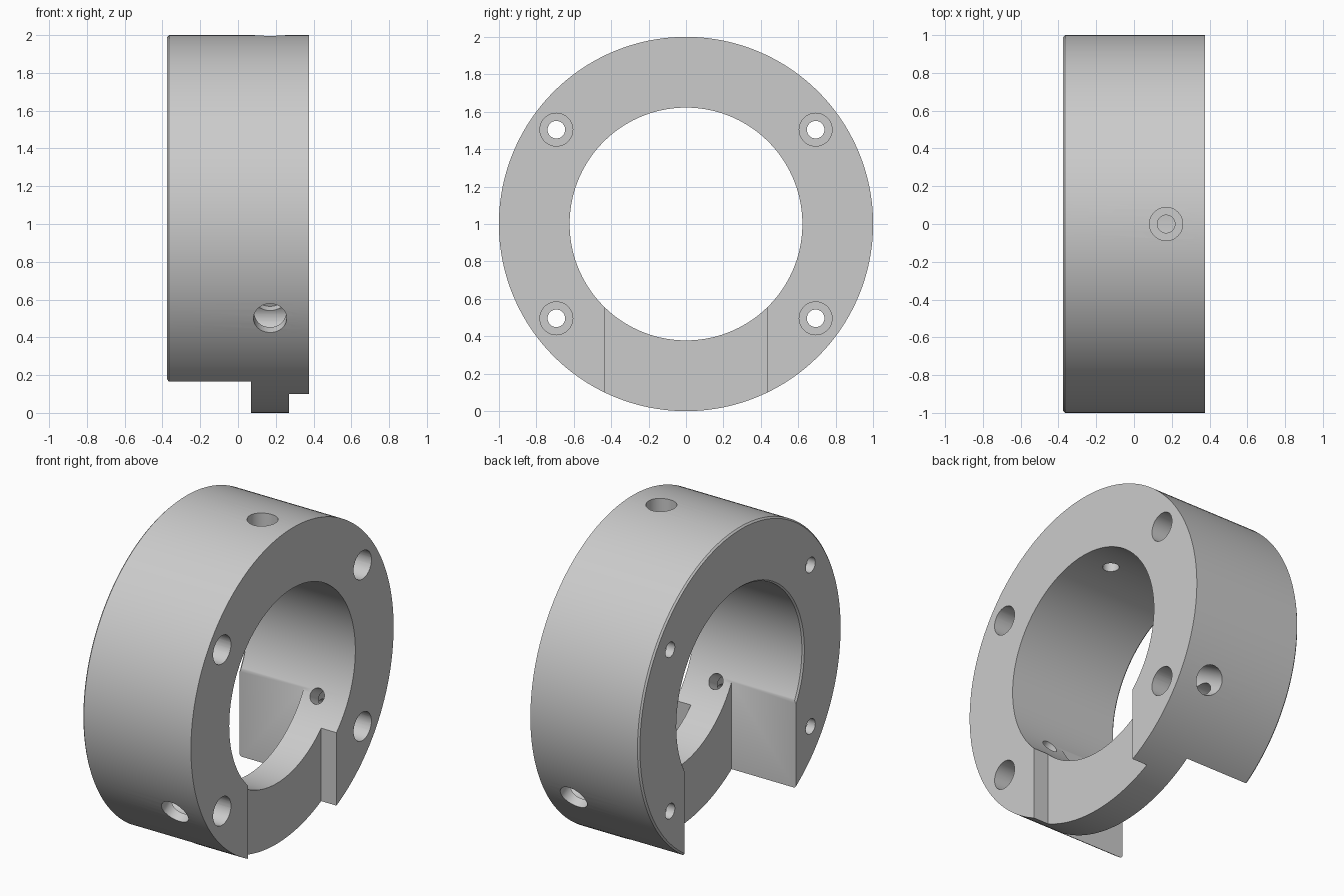
import bpy, bmesh
from math import radians, sin, cos, tau
from mathutils import Matrix, Vector

cube = bpy.data.objects.get("Cube")
if cube:
    bpy.data.objects.remove(cube)

HALF, R_OUT, R_IN, CH = 0.375, 1.0, 0.622, 0.01
CENTRE = Vector((0, 0, 1))

grey = bpy.data.materials.new("machined grey")
grey.use_nodes = True
grey.diffuse_color = (0.6, 0.6, 0.6, 1)
grey.node_tree.nodes["Principled BSDF"].inputs["Base Color"].default_value = (0.6, 0.6, 0.6, 1)


def finish(name, bm):
    bmesh.ops.recalc_face_normals(bm, faces=bm.faces)
    mesh = bpy.data.meshes.new(name)
    bm.to_mesh(mesh)
    bm.free()
    mesh.materials.append(grey)
    obj = bpy.data.objects.new(name, mesh)
    bpy.context.collection.objects.link(obj)
    return obj


def lathe(name, profile, segments, matrix, closed):
    """Turn (x, radius) points around the x axis; open profiles get end caps."""
    bm = bmesh.new()
    rings = [[bm.verts.new((x, r * sin(tau * i / segments), r * cos(tau * i / segments)))
              for i in range(segments)] for x, r in profile]
    pairs = list(zip(rings, rings[1:]))
    if closed:
        pairs.append((rings[-1], rings[0]))
    else:
        bm.faces.new(rings[0])
        bm.faces.new(rings[-1])
    for a, b in pairs:
        for i in range(segments):
            j = (i + 1) % segments
            bm.faces.new((a[i], a[j], b[j], b[i]))
    bm.transform(matrix)
    return finish(name, bm)


def box(name, low, high):
    bm = bmesh.new()
    bmesh.ops.create_cube(bm, size=1)
    low, high = Vector(low), Vector(high)
    bm.transform(Matrix.Translation((low + high) / 2) @ Matrix.Diagonal((high - low).to_4d()))
    return finish(name, bm)


# Ring body, with small chamfers on the -x face
ring = lathe("clamp_ring",
             [(HALF, R_IN), (HALF, R_OUT), (CH - HALF, R_OUT), (-HALF, R_OUT - CH),
              (-HALF, R_IN + CH), (CH - HALF, R_IN)],
             160, Matrix.Translation(CENTRE), True)

# Wide slot on the -x side and shallow narrow slot on the +x side
cutters = [box("wide_slot_cutter", (-1, -0.55, -0.5), (0.07, 0.55, 1)),
           box("narrow_slot_cutter", (0.27, -0.435, -0.5), (1, 0.435, 1))]

# Four counterbored bolt holes parallel to the axis
BORE, HOLE = 0.088, 0.047
for sy in (-1, 1):
    for sz in (-1, 1):
        cutters.append(lathe("bolt_hole_cutter",
                             [(-0.5, HOLE), (-0.32, HOLE), (-0.32, BORE), (0.5, BORE)], 40,
                             Matrix.Translation(CENTRE + Vector((0, sy * 0.693, sz * 0.504))), False))

# Three counterbored radial screw holes, evenly spaced
for k in range(3):
    turn = Matrix.Rotation(k * tau / 3, 4, 'X') @ Matrix.Rotation(radians(-90), 4, 'Y')
    cutters.append(lathe("screw_hole_cutter",
                         [(0.5, HOLE), (0.72, HOLE), (0.72, BORE), (1.2, BORE)], 40,
                         Matrix.Translation(CENTRE + Vector((0.17, 0, 0))) @ turn, False))

# Cut everything, bake the result and drop the cutters
for cutter in cutters:
    cutter.hide_render = True
    mod = ring.modifiers.new(cutter.name, 'BOOLEAN')
    mod.operation = 'DIFFERENCE'
    mod.solver = 'EXACT'
    mod.object = cutter

baked = bpy.data.meshes.new_from_object(ring.evaluated_get(bpy.context.evaluated_depsgraph_get()))
ring.modifiers.clear()
ring.data = baked
for cutter in cutters:
    bpy.data.objects.remove(cutter)

bpy.ops.object.select_all(action='DESELECT')
ring.select_set(True)
bpy.context.view_layer.objects.active = ring
bpy.ops.object.shade_smooth_by_angle(angle=radians(30))
